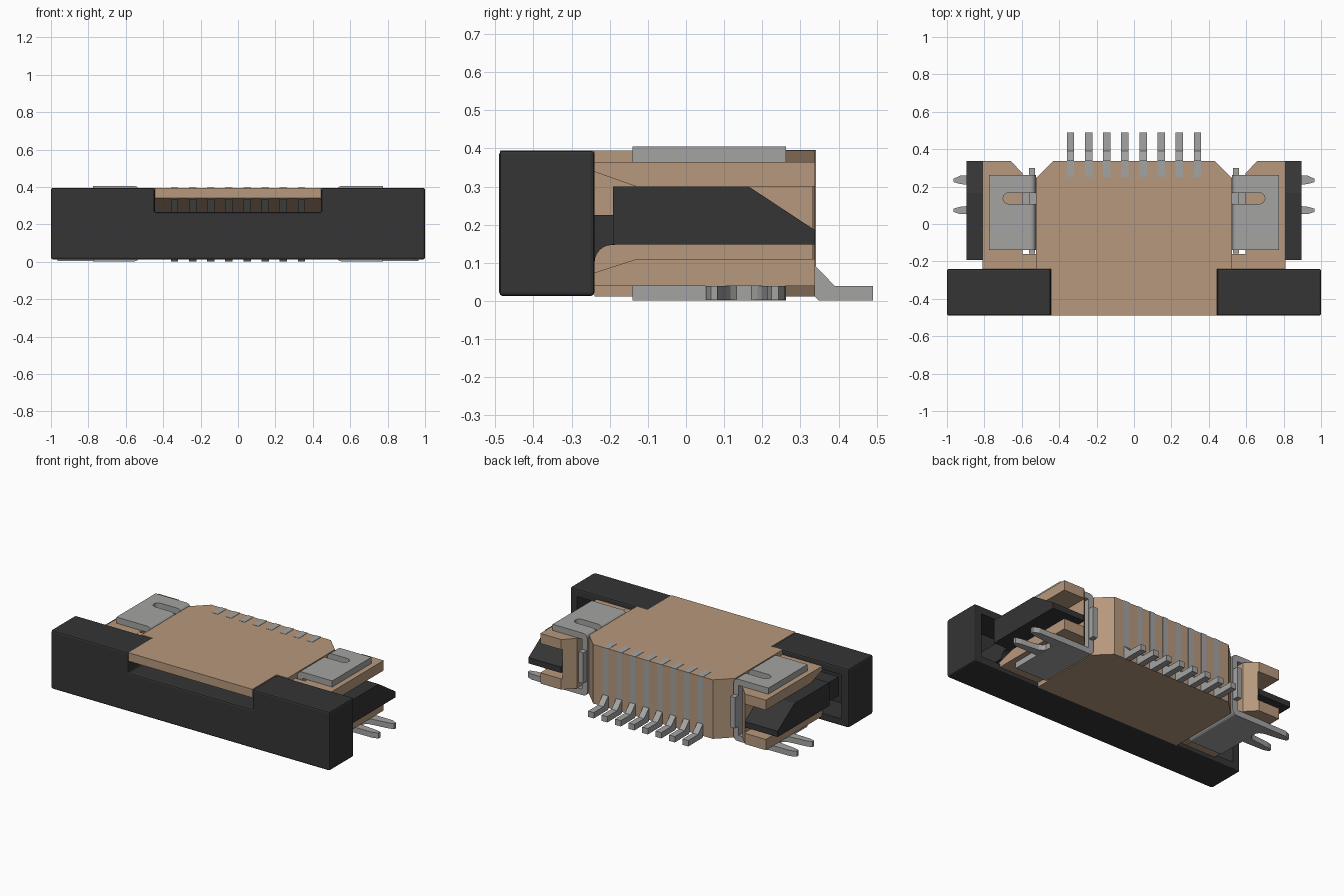
import bpy, bmesh, math

cube = bpy.data.objects.get("Cube")
if cube:
    bpy.data.objects.remove(cube, do_unlink=True)


def material(name, color):
    m = bpy.data.materials.new(name)
    m.use_nodes = True
    m.diffuse_color = (*color, 1)
    m.node_tree.nodes["Principled BSDF"].inputs["Base Color"].default_value = (*color, 1)
    return m


TAN = material("tan plastic", (0.47, 0.315, 0.205))
BLACK = material("black plastic", (0.035, 0.035, 0.035))
METAL = material("grey metal", (0.37, 0.37, 0.365))


def prism(name, axis, pts, lo, hi, mat, side=1):
    """Extrude a profile along an axis; side=-1 mirrors it across x."""
    place = {"x": lambda a, b, t: (t * side, a, b),
             "y": lambda a, b, t: (a * side, t, b),
             "z": lambda a, b, t: (a * side, b, t)}[axis]
    bm = bmesh.new()
    ends = [[bm.verts.new(place(a, b, t)) for a, b in pts] for t in (lo, hi)]
    for ring in ends:
        bm.faces.new(ring)
    for i in range(len(pts)):
        j = (i + 1) % len(pts)
        bm.faces.new((ends[0][i], ends[0][j], ends[1][j], ends[1][i]))
    bmesh.ops.recalc_face_normals(bm, faces=bm.faces)
    mesh = bpy.data.meshes.new(name)
    bm.to_mesh(mesh)
    bm.free()
    mesh.materials.append(mat)
    obj = bpy.data.objects.new(name, mesh)
    bpy.context.collection.objects.link(obj)
    return obj


def rect(a0, a1, b0, b1):
    return [(a0, b0), (a1, b0), (a1, b1), (a0, b1)]


def apply(obj, mod):
    bpy.context.view_layer.objects.active = obj
    bpy.ops.object.modifier_apply(modifier=mod.name)


def cut(obj, cutter):
    mod = obj.modifiers.new("cut", "BOOLEAN")
    mod.operation, mod.solver, mod.object = "DIFFERENCE", "EXACT", cutter
    apply(obj, mod)
    bpy.data.objects.remove(cutter, do_unlink=True)


# Central housing with chamfered rear corners and a sloping cable slot
half = [(0.525, -0.24), (0.525, 0.245), (0.43, 0.338)]
plan = half + [(-x, y) for x, y in reversed(half)]
housing = prism("housing", "z", plan, 0.012, 0.395, TAN)
cut(housing, prism("slot_cutter", "x", [(-0.3, 0.25), (-0.3, 0.311), (0, 0.265), (0, 0.25)],
                   -0.443, 0.443, TAN))
prism("front_lip", "x", [(-0.488, 0.395), (-0.488, 0.34), (-0.24, 0.302), (-0.24, 0.395)],
      -0.445, 0.445, TAN)

# Sliding front latch, notched in the middle and hollow at the rear of each end
outline = [(1, 0.013), (1, 0.395), (0.445, 0.395), (0.445, 0.265)]
outline += [(-x, z) for x, z in reversed(outline)]
latch = prism("sliding_latch", "y", outline, -0.49, -0.24, BLACK)
bevel = latch.modifiers.new("soft_edges", "BEVEL")
bevel.width, bevel.segments = 0.01, 2
apply(latch, bevel)
prism("latch_tongue", "x", rect(-0.25, -0.01, 0.251, 0.263), -0.442, 0.442, BLACK)

# Contacts: strip up the back, bent solder tail, and blade inside the slot
tail = [(0.25, 0.39), (0.25, 0.3965), (0.3405, 0.3965), (0.3405, 0.09), (0.39, 0.04),
        (0.49, 0.04), (0.49, 0.002), (0.347, 0.002), (0.335, 0.014), (0.335, 0.39)]
blade = [(-0.47, 0.34), (-0.47, 0.333), (-0.02, 0.264), (-0.02, 0.27)]
for i in range(8):
    x = (i - 3.5) * 0.097
    prism(f"contact_tail_{i + 1}", "x", tail, x - 0.02, x + 0.02, METAL)
    prism(f"contact_blade_{i + 1}", "x", blade, x - 0.02, x + 0.02, METAL)

for side, label in ((1, "left"), (-1, "right")):
    cut(latch, prism("recess_cutter", "y", rect(0.56, 0.95, 0.06, 0.345),
                     -0.42, -0.2, BLACK, side))

    # Side wing, a C-shaped guide with a flared mouth
    wing = prism(f"{label}_wing", "z", [(0.595, -0.25), (0.81, -0.25), (0.81, 0.338),
                 (0.66, 0.338), (0.595, 0.27)], 0.04, 0.365, TAN, side)
    cut(wing, prism("guide_cutter", "x", [(-0.3, 0.055), (-0.13, 0.11), (0.4, 0.11),
                    (0.4, 0.30), (-0.13, 0.30), (-0.3, 0.36)], 0.655, 0.9, TAN, side))
    prism(f"{label}_wing_bridge", "z", rect(0.51, 0.61, -0.245, -0.16), 0.041, 0.364, TAN, side)

    # Latch arm with a sloped tip, joined to the latch by a filleted neck
    prism(f"{label}_latch_arm", "x", [(-0.192, 0.148), (0.338, 0.148), (0.338, 0.186),
          (0.165, 0.30), (-0.192, 0.30)], 0.66, 0.895, BLACK, side)
    fillet = [(-0.195 + 0.045 * math.cos(a), 0.1 + 0.047 * math.sin(a))
              for a in (math.pi * (0.5 + k / 12) for k in range(7))]
    prism(f"{label}_latch_neck", "x", [(-0.18, 0.225), (-0.18, 0.148)] + fillet +
          [(-0.43, 0.1), (-0.43, 0.225)], 0.662, 0.8, BLACK, side)

    # Metal hold-down clip wrapped around the wing
    bend = [(0.03 * math.cos(a), 0.03 * math.sin(a))
            for a in (math.pi * (0.5 + k / 8) for k in range(5))]
    top = [(0.555 + c, 0.375 + s) for c, s in bend]
    bottom = [(0.555 + c, 0.032 - s) for c, s in reversed(bend)]
    clip = prism(f"{label}_clip", "y", [(0.775, 0.365), (0.775, 0.405)] + top + bottom +
                 [(0.775, 0.002), (0.775, 0.04), (0.562, 0.04), (0.562, 0.365)],
                 -0.14, 0.262, METAL, side)
    arc = [(0.67 + 0.03 * math.cos(a), 0.137 + 0.03 * math.sin(a))
           for a in (math.pi * (k / 8 - 0.5) for k in range(9))]
    cut(clip, prism("clip_slot_cutter", "z", [(0.5, 0.107)] + arc + [(0.5, 0.167)],
                    0.345, 0.45, METAL, side))
    prism(f"{label}_clip_tab", "y", rect(0.528, 0.561, 0.1, 0.3), -0.157, 0.3, METAL, side)

    # Forked solder foot with a rounded notch between its prongs
    notch = [(0.83 - 0.06 * math.sin(a), 0.152 - 0.05 * math.cos(a))
             for a in (math.pi * k / 8 for k in range(9))]
    prism(f"{label}_solder_fork", "z", [(0.74, 0.05), (0.93, 0.053), (0.965, 0.065),
          (0.965, 0.082), (0.93, 0.092)] + notch +
          [(0.93, 0.214), (0.965, 0.224), (0.965, 0.242), (0.93, 0.258), (0.74, 0.261)],
          0.003, 0.039, METAL, side)
